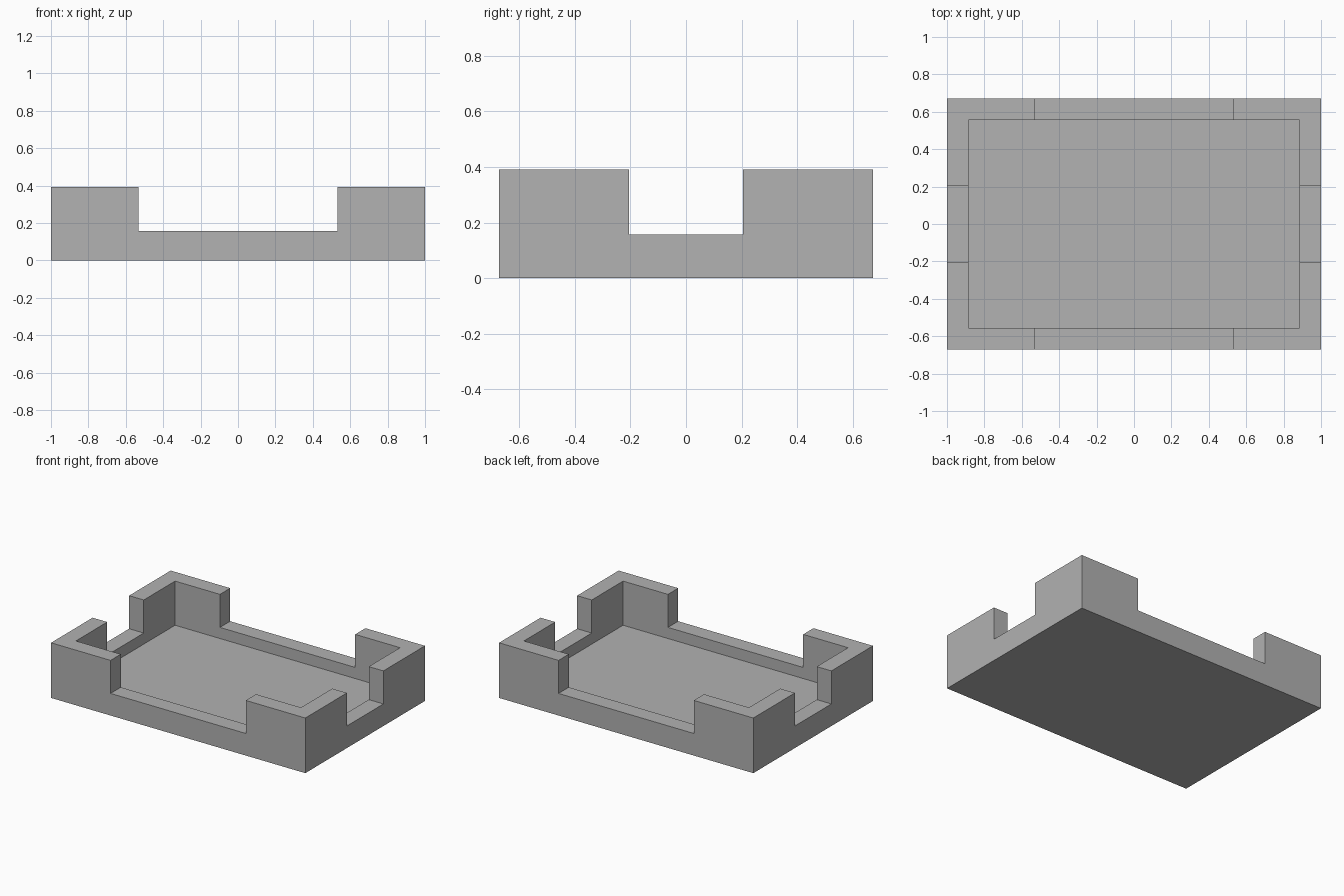
import bpy

cube = bpy.data.objects.get("Cube")
if cube:
    bpy.data.objects.remove(cube, do_unlink=True)

LENGTH, WIDTH, HEIGHT = 2.0, 1.344, 0.392
WALL = 0.115
FLOOR_Z, RAIL_Z = 0.078, 0.157
NOTCH_X, NOTCH_Y = 1.064, 0.41

grey = bpy.data.materials.new("plain_grey")
grey.use_nodes = True
colour = (0.445, 0.445, 0.445, 1)
grey.diffuse_color = colour
for node in grey.node_tree.nodes:
    if node.type == 'BSDF_PRINCIPLED':
        node.inputs["Base Color"].default_value = colour


def box(name, size_x, size_y, bottom, top):
    """Centred box between two heights."""
    bpy.ops.mesh.primitive_cube_add(size=1, location=(0, 0, (bottom + top) / 2))
    obj = bpy.context.object
    obj.name = obj.data.name = name
    obj.scale = (size_x, size_y, top - bottom)
    bpy.ops.object.transform_apply(location=True, rotation=False, scale=True)
    obj.data.materials.append(grey)
    return obj


# Solid block that becomes the tray
tray = box("tray", LENGTH, WIDTH, 0, HEIGHT)

# Inner cavity, then the openings in the long and short walls
cutters = [
    box("cavity_cutter", LENGTH - 2 * WALL, WIDTH - 2 * WALL, FLOOR_Z, 1),
    box("long_wall_cutter", NOTCH_X, WIDTH + 1, RAIL_Z, 1),
    box("short_wall_cutter", LENGTH + 1, NOTCH_Y, RAIL_Z, 1),
]
bpy.context.view_layer.objects.active = tray
for cutter in cutters:
    cutter.hide_render = True
    mod = tray.modifiers.new(cutter.name, 'BOOLEAN')
    mod.operation = 'DIFFERENCE'
    mod.solver = 'EXACT'
    mod.object = cutter
    bpy.ops.object.modifier_apply(modifier=mod.name)
    bpy.data.objects.remove(cutter, do_unlink=True)
